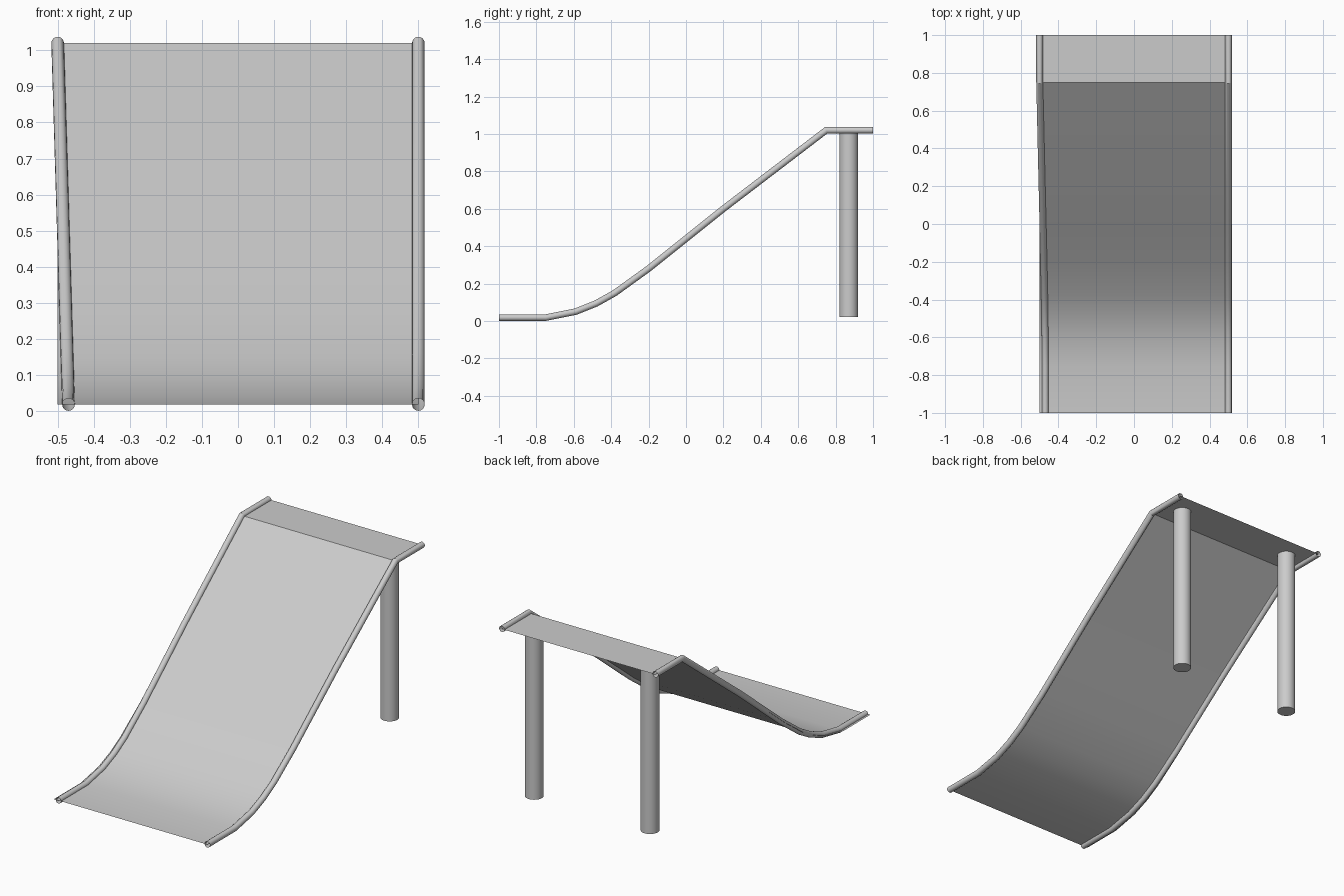
import bpy, bmesh, math
from mathutils import Vector

cube = bpy.data.objects.get("Cube")
if cube:
    bpy.data.objects.remove(cube, do_unlink=True)

grey = bpy.data.materials.new("plain grey")
grey.use_nodes = True
colour = (0.6, 0.6, 0.6, 1)
grey.diffuse_color = colour
grey.node_tree.nodes["Principled BSDF"].inputs["Base Color"].default_value = colour

# Side profile (y, z): run-out, curve, chute, platform
PROFILE = [(-1, .018), (-.75, .018), (-.59, .05), (-.48, .094), (-.38, .15),
           (-.2, .28), (0, .44), (.2, .6), (.75, 1.02), (1, 1.02)]
RADIUS = .0175
SIDES = 16


def finish(name, bm, angle):
    mesh = bpy.data.meshes.new(name)
    bm.to_mesh(mesh)
    bm.free()
    mesh.materials.append(grey)
    obj = bpy.data.objects.new(name, mesh)
    bpy.context.collection.objects.link(obj)
    bpy.ops.object.select_all(action='DESELECT')
    obj.select_set(True)
    bpy.context.view_layer.objects.active = obj
    bpy.ops.object.shade_smooth_by_angle(angle=math.radians(angle))
    return obj


def sheet(name):
    bm = bmesh.new()
    rows = [[bm.verts.new((x, y, z)) for x in (-.5, .5)] for y, z in PROFILE]
    for a, b in zip(rows, rows[1:]):
        bm.faces.new((a[0], a[1], b[1], b[0]))
    finish(name, bm, 30)


# Open tube swept along a path, mitred at each bend
def rail(name, path):
    bm = bmesh.new()
    rings = []
    for i, p in enumerate(path):
        d_in = (p - path[max(i - 1, 0)]).normalized()
        d_out = (path[min(i + 1, len(path) - 1)] - p).normalized()
        tangent = (d_in + d_out).normalized()
        side = Vector((1, 0, 0))
        up = side.cross(tangent).normalized()
        mitre = tangent.dot(d_out if d_out.length else d_in)
        rings.append([bm.verts.new(p + RADIUS * (math.cos(a) * side + math.sin(a) * up / mitre))
                      for a in (2 * math.pi * k / SIDES for k in range(SIDES))])
    for a, b in zip(rings, rings[1:]):
        for k in range(SIDES):
            n = (k + 1) % SIDES
            bm.faces.new((a[k], a[n], b[n], b[k]))
    bmesh.ops.recalc_face_normals(bm, faces=bm.faces)
    finish(name, bm, 30)


def post(name, x):
    bm = bmesh.new()
    bmesh.ops.create_cone(bm, cap_ends=True, segments=32, radius1=.05, radius2=.05, depth=1)
    bmesh.ops.translate(bm, verts=bm.verts, vec=(x, .87, .52))
    finish(name, bm, 30)


sheet("slide_surface")
rail("left_rail", [Vector((.5, y, z)) for y, z in PROFILE])
# The right rail drifts inwards towards the bottom
rail("right_rail", [Vector((-.5 + .03 * (1.02 - z), y, z)) for y, z in PROFILE])
post("left_post", .38)
post("right_post", -.375)
